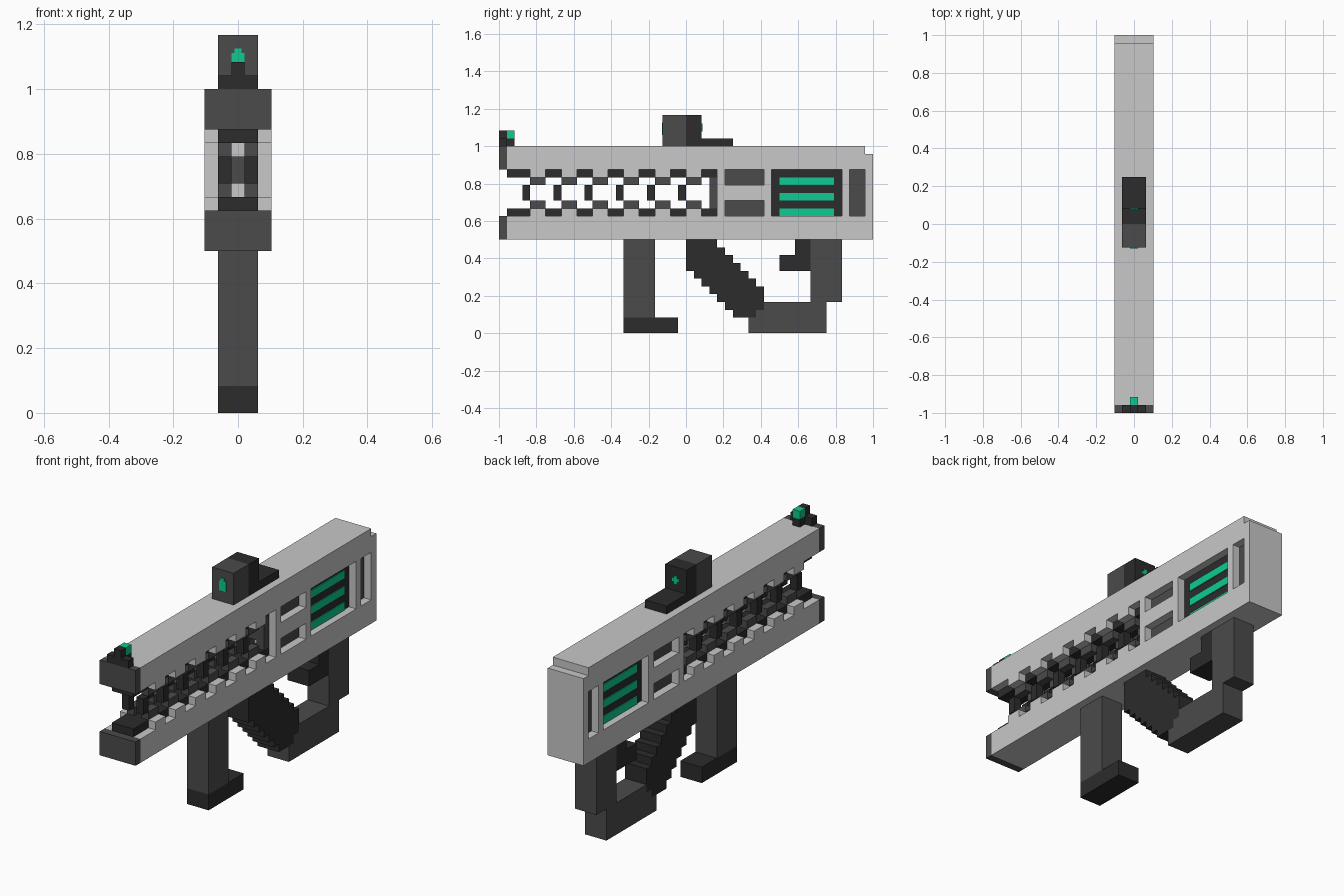
import bpy, bmesh

if "Cube" in bpy.data.objects:
    bpy.data.objects.remove(bpy.data.objects["Cube"])

U = 1 / 24                       # block size; model is 48 blocks long


def material(name, rgb):
    m = bpy.data.materials.new(name)
    m.diffuse_color = (*rgb, 1)
    m.use_nodes = True
    m.node_tree.nodes["Principled BSDF"].inputs["Base Color"].default_value = m.diffuse_color
    return m


LIGHT = material("light_grey", (0.58, 0.58, 0.58))
GREY = material("mid_grey", (0.07, 0.07, 0.07))
DARK = material("dark_grey", (0.025, 0.025, 0.025))
GREEN = material("glow_green", (0.004, 0.60, 0.29))


def blocks(name, mat, boxes):
    """Boxes as (x0, x1, j0, j1, k0, k1) in block units; j runs from the front."""
    bm = bmesh.new()
    for x0, x1, j0, j1, k0, k1 in boxes:
        verts = bmesh.ops.create_cube(bm, size=1)["verts"]
        for v in verts:
            v.co.x = (x1 if v.co.x > 0 else x0) * U
            v.co.y = -1 + (j1 if v.co.y > 0 else j0) * U
            v.co.z = (k1 if v.co.z > 0 else k0) * U
    mesh = bpy.data.meshes.new(name)
    bm.to_mesh(mesh)
    bm.free()
    mesh.materials.append(mat)
    ob = bpy.data.objects.new(name, mesh)
    bpy.context.collection.objects.link(ob)
    return ob


def both(boxes):
    """Mirror boxes across x = 0."""
    return boxes + [(-b[1], -b[0], *b[2:]) for b in boxes]


W, C, S = 2.5, 1.5, 0.5          # half widths: body, inner parts, small parts

# Body rails and rear plate
blocks("body_rails", LIGHT, [(-W, W, 1, 47, 21, 24), (-W, W, 1, 47, 12, 15)])
blocks("rear_plate", LIGHT, [(-W, W, 47, 48, 12, 23)])
blocks("rear_core_wall", LIGHT, [(-W, W, 47 - 0.02, 47, 15, 21)])
blocks("muzzle_caps", GREY, [(-W, W, 0, 1, 21, 24), (-W, W, 0, 1, 12, 15)])

# Side frame around the recesses
frame = [(C, W, 28, 29, 15, 21), (C, W, 29, 34, 17, 19),
         (C, W, 34, 35, 15, 21), (C, W, 44, 45, 15, 21)]
blocks("side_frame", LIGHT, both(frame))

# Teeth along the barrel slot
teeth = [(C, W, j, j + 2, k, k + 1) for j in range(4, 28, 4) for k in (15, 20)]
blocks("slot_teeth", LIGHT, both(teeth))
blocks("slot_liners", DARK, [(-C, C, 1, 28, k, k + 1) for k in (15, 20)])

# Coil lattice inside the slot
bars = [(S, C, j, j + 1, 17, 19) for j in range(3, 27, 4)]
blocks("coil_bars", DARK, both(bars))
links = [(S, C, j, j + 2, k, k + 1) for j in range(4, 27, 4) for k in (16, 19)]
blocks("coil_links", GREY, both(links))
blocks("coil_end", GREY, both([(S, C, 27, 28, 16, 20)]) + [(-S, S, 27, 28, 17, 19)])

# Recess floors and power cell
blocks("core_front_wall", LIGHT, [(-C, C, 28, 29, 15, 21)])
blocks("recess_core", GREY, [(-C, C, 29, 35, 15, 21), (-C, C, 44, 47, 15, 21)])
blocks("cell_panel", DARK, [(-C, C, 35, 44, 15, 21)])
glow = [(C, C + 0.12, 36, 43, k, k + 1) for k in (15, 17, 19)]
blocks("cell_glow_bars", GREEN, both(glow))

# Front grip
blocks("front_grip", GREY, [(-C, C, 16, 20, 2, 12)])
blocks("front_grip_foot", DARK, [(-C, C, 16, 23, 0, 2)])

# Slanted stepped rear grip
steps = []
for k in range(2, 12):
    back = 33 if k == 2 else min(34, 39 - k)
    steps.append((-C, C, 24 + max(0, 8 - k), back, k, k + 1))
blocks("rear_grip", DARK, steps)

# Stock loop and trigger block
blocks("stock_base", GREY, [(-C, C, 32, 42, 0, 2), (-C, C, 33, 42, 2, 3),
                            (-C, C, 34, 42, 3, 4)])
blocks("stock_post", GREY, [(-C, C, 40, 44, 4, 12)])
blocks("stock_hook", DARK, [(-C, C, 36, 40, 8, 10), (-C, C, 38, 40, 10, 12)])

# Rear sight with glowing lens plates
blocks("sight_front", GREY, [(-C, C, 21, 24, 24, 28)])
blocks("sight_back", DARK, [(-C, C, 24, 26, 24, 28), (-C, C, 26, 30, 24, 25)])
blocks("sight_lens", GREEN, [(-0.5, 0.5, 20.9, 21, 25.4, 26.7),
                             (-0.25, 0.25, 20.9, 21, 26.7, 27),
                             (-0.5, 0.5, 26, 26.1, 26.2, 26.6),
                             (-0.2, 0.2, 26, 26.1, 25.9, 26.9)])

# Front sight bead
blocks("bead_base", DARK, [(-C, C, 0, 1, 24, 25), (-S, S, 1, 2, 24, 25),
                           (-S, S, 0, 1, 25, 26)])
blocks("bead", GREEN, [(-S, S, 1, 2, 25, 26)])
